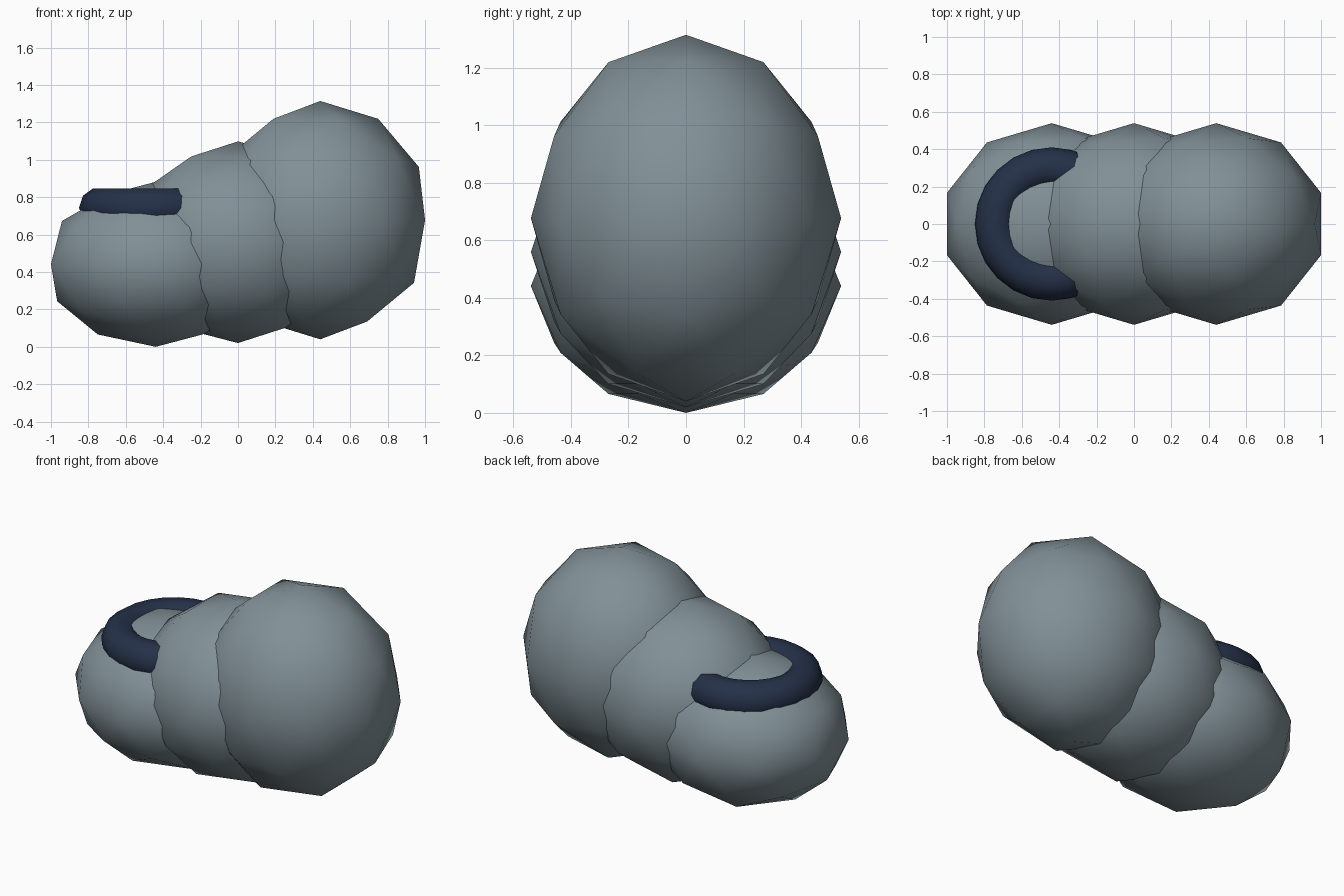
import bpy

if "Cube" in bpy.data.objects:
    bpy.data.objects.remove(bpy.data.objects["Cube"])


def finish(obj, name, color):
    obj.name = name
    for p in obj.data.polygons:
        p.use_smooth = True
    mat = bpy.data.materials.get(color[0]) or bpy.data.materials.new(color[0])
    mat.diffuse_color = color[1]
    mat.use_nodes = True
    mat.node_tree.nodes["Principled BSDF"].inputs["Base Color"].default_value = mat.diffuse_color
    obj.data.materials.append(mat)


SLATE = ("slate", (0.22, 0.28, 0.31, 1))
NAVY = ("navy", (0.018, 0.03, 0.065, 1))


# Three overlapping faceted ellipsoid lobes, rising to the right
def lobe(name, x, z, height):
    bpy.ops.mesh.primitive_ico_sphere_add(subdivisions=2, radius=1, location=(x, 0, z))
    obj = bpy.context.object
    obj.scale = (0.589, 0.539, height)
    bpy.ops.object.transform_apply(location=False, rotation=False, scale=True)
    finish(obj, name, SLATE)


lobe("small_lobe", -0.44, 0.441, 0.441)
lobe("middle_lobe", 0.0, 0.559, 0.539)
lobe("large_lobe", 0.44, 0.677, 0.637)

# Dark ring sunk into the top of the small lobe
bpy.ops.mesh.primitive_torus_add(location=(-0.44, 0, 0.743), major_radius=0.30,
                                 minor_radius=0.11, major_segments=24, minor_segments=10)
finish(bpy.context.object, "ring", NAVY)
